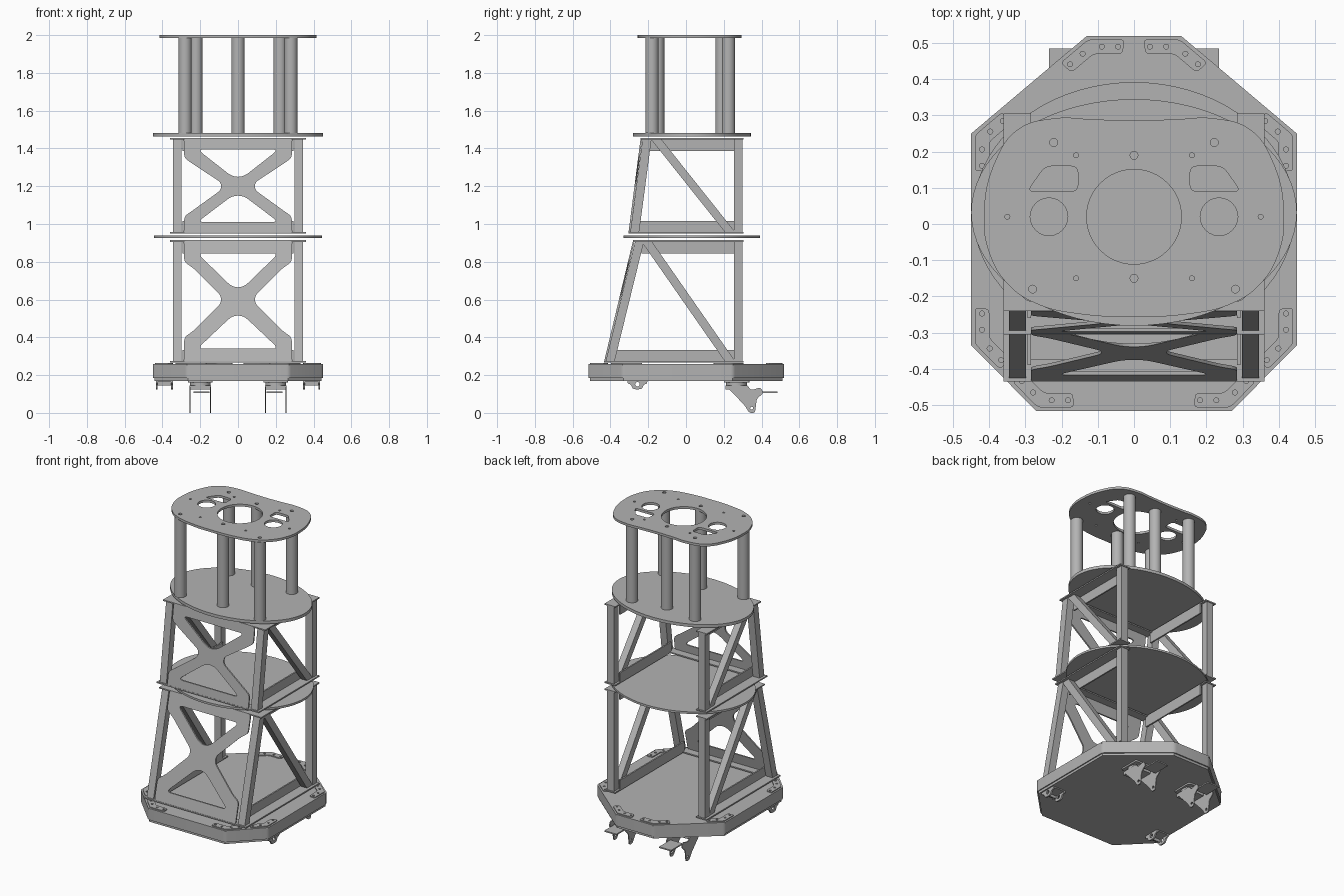
import bpy, bmesh
from math import cos, sin, pi, radians
from mathutils import Vector

cube = bpy.data.objects.get("Cube")
if cube:
    bpy.data.objects.remove(cube, do_unlink=True)

metal = bpy.data.materials.new("grey metal")
metal.use_nodes = True
GREY = (0.45, 0.45, 0.45, 1)
metal.diffuse_color = GREY
metal.node_tree.nodes["Principled BSDF"].inputs["Base Color"].default_value = GREY


# Outline helpers
def ellipse(cx, cy, rx, ry=None, n=24):
    ry = ry or rx
    return [(cx + rx * cos(2 * pi * i / n), cy + ry * sin(2 * pi * i / n)) for i in range(n)]


def rect(x0, y0, x1, y1):
    return [(x0, y0), (x1, y0), (x1, y1), (x0, y1)]


def mirrored(half):
    """Close a right-hand outline with its mirror image."""
    return half + [(-x, y) for x, y in reversed(half) if abs(x) > 1e-6]


def flip(loop):
    return [(-x, y) for x, y in loop]


def rounded(pts, r, steps=4):
    out = []
    for i, p in enumerate(pts):
        v = Vector(p)
        a, b = Vector(pts[i - 1]) - v, Vector(pts[(i + 1) % len(pts)]) - v
        a = v + a.normalized() * min(r, a.length * 0.48)
        b = v + b.normalized() * min(r, b.length * 0.48)
        for k in range(steps + 1):
            t = k / steps
            out.append(tuple(a * (1 - t) ** 2 + v * 2 * t * (1 - t) + b * t * t))
    return out


# Extrude outlines (later ones are holes) and place them with a mapping
def plate(name, loops, low, high, place=lambda u, v, w: (u, v, w), smooth_outline=False):
    curve = bpy.data.curves.new(name, "CURVE")
    curve.dimensions, curve.fill_mode = "2D", "BOTH"
    curve.extrude = (high - low) / 2
    for i, loop in enumerate(loops):
        bezier = smooth_outline and i == 0
        s = curve.splines.new("BEZIER" if bezier else "POLY")
        pts = s.bezier_points if bezier else s.points
        pts.add(len(loop) - 1)
        for p, (x, y) in zip(pts, loop):
            p.co = (x, y, 0) if bezier else (x, y, 0, 1)
            if bezier:
                p.handle_left_type = p.handle_right_type = "AUTO"
        s.use_cyclic_u = True
    temp = bpy.data.objects.new(name + " outline", curve)
    bpy.context.collection.objects.link(temp)
    deps = bpy.context.evaluated_depsgraph_get()
    mesh = bpy.data.meshes.new_from_object(temp.evaluated_get(deps))
    bpy.data.objects.remove(temp, do_unlink=True)
    bpy.data.curves.remove(curve)

    bm = bmesh.new()
    bm.from_mesh(mesh)
    bmesh.ops.remove_doubles(bm, verts=bm.verts, dist=1e-5)
    for v in bm.verts:
        v.co = place(v.co.x, v.co.y, v.co.z + (low + high) / 2)
    bmesh.ops.recalc_face_normals(bm, faces=bm.faces)
    bm.to_mesh(mesh)
    bm.free()
    mesh.name = name
    mesh.materials.clear()
    mesh.materials.append(metal)
    mesh.shade_smooth()
    mesh.set_sharp_from_angle(angle=radians(30))
    ob = bpy.data.objects.new(name, mesh)
    bpy.context.collection.objects.link(ob)
    return ob


def side_pair(name, loops, x0, x1):
    """Profile in y and z, extruded in x on both sides."""
    for side, s in (("right", 1), ("left", -1)):
        plate(f"{name}_{side}", loops, x0, x1, lambda u, v, w, s=s: (s * w, u, v))


def slant(ya, za, yb, zb, w):
    return [(ya, za), (ya + w, za), (yb + w, zb), (yb, zb)]


# Octagonal base
octagon = mirrored([(0.13, 0.52), (0.45, 0.25), (0.45, -0.335), (0.27, -0.517)])
inner = [(x * 0.985, y * 0.985) for x, y in octagon]
plate("base_bottom", [inner], 0.17, 0.185)
plate("base_frame", [rounded(octagon, 0.015)], 0.185, 0.25)
plate("base_deck", [octagon], 0.25, 0.258)

# Bolted corner gussets around the deck
for i, p in enumerate(octagon):
    v = Vector(p)
    d = [(Vector(octagon[(i + k) % 8]) - v).normalized() for k in (-1, 1)]
    span = abs(d[0].cross(d[1]))

    def inset(dist, arm=0, along=0):
        return tuple(v + (d[0] + d[1]) * dist / span + d[arm] * along)

    outline = [inset(0.01, 0, 0.1), inset(0.01), inset(0.01, 1, 0.1),
               inset(0.05, 1, 0.08), inset(0.05), inset(0.05, 0, 0.08)]
    bolts = [ellipse(*inset(0.03, a, t), 0.007, n=10) for a in (0, 1) for t in (0.03, 0.075)]
    plate("base_gusset", [rounded(outline, 0.012)] + bolts, 0.258, 0.264)

# Oval shelves
plate("middle_shelf", [ellipse(0, 0.03, 0.445, 0.362, 72)], 0.926, 0.939)
plate("upper_shelf", [ellipse(0, 0.032, 0.45, 0.313, 72)], 1.464, 1.483)

# Top plate with its openings
half = [(0, 0.286), (0.11, 0.289), (0.22, 0.292), (0.32, 0.262), (0.385, 0.17), (0.415, 0.02),
        (0.4, -0.08), (0.35, -0.165), (0.27, -0.22), (0.14, -0.25), (0, -0.256)]
window = rounded([(0.155, 0.16), (0.245, 0.16), (0.295, 0.09), (0.155, 0.09)], 0.02)
post_spots = [(0, 0.19), (0, -0.15), (0.222, 0.225), (-0.222, 0.225), (0.28, -0.18), (-0.28, -0.18)]
small = [(s * x, y) for s in (1, -1) for x, y in ((0.16, 0.19), (0.16, -0.15), (0.35, 0.02))]
holes = [ellipse(0, 0.02, 0.131, n=48), ellipse(0.235, 0.02, 0.052), ellipse(-0.235, 0.02, 0.052),
         window, flip(window)]
holes += [ellipse(x, y, 0.011, n=12) for x, y in post_spots]
holes += [ellipse(x, y, 0.007, n=10) for x, y in small]
plate("top_plate", [mirrored(half)] + holes, 1.985, 2.0, smooth_outline=True)

# Round posts under the top plate
for x, y in post_spots:
    plate("round_post", [ellipse(x, y, 0.035, n=32), ellipse(x, y, 0.011, n=12)], 1.483, 1.985)

# Two storeys: height range, front y at bottom and top, panel openings, diagonal
storeys = [
    ("lower", 0.266, 0.914, -0.435, -0.28, (0.4, 0.6, 0.8), (0.34, 0.515, 0.665, 0.845), -0.235),
    ("upper", 0.95, 1.456, -0.305, -0.24, (1.04, 1.2, 1.35), (1.01, 1.15, 1.25, 1.395), -0.185),
]
for tag, z0, z1, ya, yb, (s0, waist, s1), (t0, t1, t2, t3), diag in storeys:
    a, b = z0 + 0.008, z1 - 0.008
    # Upright rear legs, leaning front legs and diagonal braces
    side_pair(tag + "_rear_leg", [rect(0.255, a, 0.3, b)], 0.298, 0.345)
    side_pair(tag + "_front_leg", [slant(ya + 0.01, a, yb + 0.01, b, 0.047)], 0.298, 0.345)
    side_pair(tag + "_brace", [slant(0.205, a, diag, b, 0.055)], 0.3, 0.342)

    # Angle rails along the sides at floor and ceiling
    for end, zf, zs, y in (("floor", z0, z0 + 0.066, ya), ("ceiling", b, z1 - 0.07, yb)):
        side_pair(f"{tag}_{end}_rail", [rect(y + 0.045, min(zf, zs), 0.255, max(zf, zs))], 0.285, 0.294)
        side_pair(f"{tag}_{end}_flange", [rect(y, zf, 0.305, zf + 0.008)], 0.285, 0.36)
        plate(f"{tag}_{end}_ledge", [rect(-0.286, y, 0.286, y + 0.06)], zf, zf + 0.008)

    # Cross-shaped front panel
    edge = [(0.285, z0), (0.285, s0), (0.235, s0 + 0.035), (0.09, waist - 0.02),
            (0.09, waist + 0.02), (0.235, s1 - 0.035), (0.285, s1), (0.285, z1)]
    low_cut = [(-0.215, t0), (0.215, t0), (0.03, t1), (-0.03, t1)]
    high_cut = [(-0.215, t3), (0.215, t3), (0.03, t2), (-0.03, t2)]
    slope = (yb - ya) / (z1 - z0)
    plate(tag + "_cross_panel", [rounded(mirrored(edge), 0.02)] + [rounded(c, 0.035) for c in (low_cut, high_cut)],
          0, 0.009, lambda u, v, w: (u, ya + slope * (v - z0) + w, v))

# Front foot brackets
lug = rounded([(-0.31, 0.172), (-0.205, 0.172), (-0.205, 0.155), (-0.225, 0.15), (-0.232, 0.125),
               (-0.283, 0.125), (-0.29, 0.15), (-0.31, 0.155)], 0.018)
for x in (0.345, 0.425):
    side_pair("foot_lug", [lug, ellipse(-0.257, 0.152, 0.012, n=16)], x, x + 0.01)
side_pair("foot_web", [rect(-0.283, 0.145, -0.275, 0.172)], 0.35, 0.43)
side_pair("foot_pad", [rect(-0.31, 0.163, -0.205, 0.172)], 0.345, 0.435)

# Rear caster forks with brake pedals
cheek = rounded([(0.21, 0.145), (0.325, 0.145), (0.345, 0.12), (0.395, 0.135), (0.41, 0.105),
                 (0.375, 0.075), (0.365, 0.0), (0.335, 0.0), (0.31, 0.04)], 0.012)
for x in (0.142, 0.252):
    side_pair("caster_cheek", [cheek, ellipse(0.348, 0.025, 0.008, n=12)], x, x + 0.006)
side_pair("caster_crown", [rect(0.21, 0.125, 0.325, 0.145)], 0.145, 0.255)
side_pair("brake_pedal", [slant(0.37, 0.105, 0.37, 0.113, 0.115)], 0.15, 0.235)
for s in (1, -1):
    plate("caster_swivel", [ellipse(s * 0.2, 0.267, 0.055, n=32)], 0.145, 0.16)
    plate("caster_mount", [rounded(rect(s * 0.2 - 0.065, 0.2, s * 0.2 + 0.065, 0.335), 0.015)], 0.16, 0.17)
